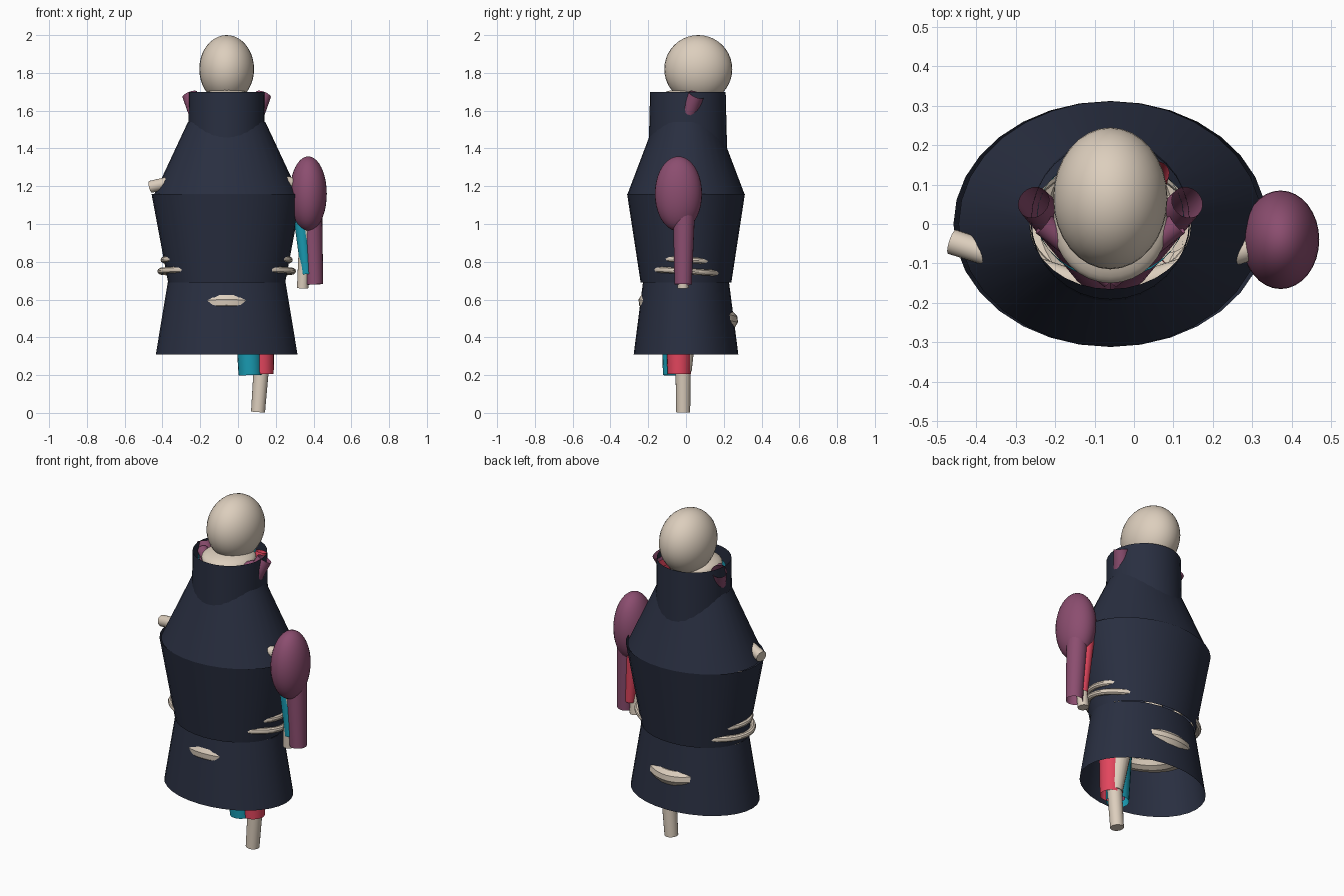
import bpy, bmesh, math
from mathutils import Vector, Matrix

if "Cube" in bpy.data.objects:
    bpy.data.objects.remove(bpy.data.objects["Cube"])

CX = -0.06  # body axis


def material(name, rgb):
    m = bpy.data.materials.new(name)
    m.diffuse_color = (*rgb, 1)
    m.use_nodes = True
    m.node_tree.nodes["Principled BSDF"].inputs["Base Color"].default_value = m.diffuse_color
    return m


COAT = material("navy", (0.022, 0.028, 0.052))
BONE = material("bone", (0.72, 0.62, 0.51))
PLUM = material("plum", (0.26, 0.075, 0.16))
TEAL = material("teal", (0.01, 0.33, 0.45))
RED = material("red", (0.76, 0.06, 0.11))


def finish(name, bm, mat):
    me = bpy.data.meshes.new(name)
    bm.to_mesh(me)
    bm.free()
    ob = bpy.data.objects.new(name, me)
    bpy.context.collection.objects.link(ob)
    me.materials.append(mat)
    bpy.ops.object.select_all(action='DESELECT')
    ob.select_set(True)
    bpy.context.view_layer.objects.active = ob
    bpy.ops.object.shade_smooth_by_angle(angle=math.radians(35))
    return ob


def ellipsoid(name, c, r, mat):
    bm = bmesh.new()
    bmesh.ops.create_uvsphere(bm, u_segments=32, v_segments=20, radius=1)
    bmesh.ops.transform(bm, verts=bm.verts,
                        matrix=Matrix.Translation(c) @ Matrix.Diagonal((*r, 1)))
    return finish(name, bm, mat)


def shell(name, rings, mat, n=32):
    """Open elliptical tube through rings of (cy, z, rx, ry)."""
    bm = bmesh.new()
    loops = []
    for cy, z, rx, ry in rings:
        loops.append([bm.verts.new((CX + rx * math.cos(a), cy + ry * math.sin(a), z))
                      for a in (2 * math.pi * i / n for i in range(n))])
    for a, b in zip(loops, loops[1:]):
        for i in range(n):
            j = (i + 1) % n
            bm.faces.new((a[i], a[j], b[j], b[i]))
    return finish(name, bm, mat)


def tube(name, a, b, ra, rb, mat, caps=False):
    a, b = Vector(a), Vector(b)
    bm = bmesh.new()
    rot = (b - a).to_track_quat('Z', 'Y').to_matrix().to_4x4()
    bmesh.ops.create_cone(bm, cap_ends=caps, segments=20, radius1=ra, radius2=rb,
                          depth=(b - a).length,
                          matrix=Matrix.Translation((a + b) / 2) @ rot)
    return finish(name, bm, mat)


def ring(name, c, rx, ry, minor, tilt, mat, n=40, k=10):
    """Elliptical torus tilted about the x axis."""
    bm = bmesh.new()
    g = []
    for i in range(n):
        t = 2 * math.pi * i / n
        row = []
        for j in range(k):
            p = 2 * math.pi * j / k
            m = minor * math.cos(p)
            row.append(bm.verts.new(((rx + m) * math.cos(t), (ry + m) * math.sin(t),
                                     minor * math.sin(p))))
        g.append(row)
    for i in range(n):
        for j in range(k):
            i2, j2 = (i + 1) % n, (j + 1) % k
            bm.faces.new((g[i][j], g[i2][j], g[i2][j2], g[i][j2]))
    bmesh.ops.transform(bm, verts=bm.verts,
                        matrix=Matrix.Translation(c) @ Matrix.Rotation(tilt, 4, 'X'))
    return finish(name, bm, mat)


# coat shells, all open ended
shell("coat_collar", [(0.01, 1.38, 0.203, 0.208), (0.01, 1.70, 0.2, 0.2)], COAT)
shell("coat_chest", [(0, 1.155, 0.385, 0.311), (0, 1.54, 0.205, 0.165)], COAT)
shell("coat_waist", [(0, 0.69, 0.31, 0.24), (0, 1.16, 0.398, 0.312)], COAT)
shell("coat_skirt", [(0, 0.31, 0.375, 0.277), (0, 0.69, 0.312, 0.228)], COAT)

# head, jaw and spine
ellipsoid("head", (CX, 0.065, 1.82), (0.145, 0.18, 0.18), BONE)
ellipsoid("jaw", (CX, 0.0, 1.665), (0.145, 0.15, 0.05), BONE)
tube("spine", (CX, 0.1, 0.55), (CX, 0.07, 1.68), 0.05, 0.04, BONE, True)

# rib cage; the two lowest ribs show through the coat
for i, (z, rx, ry) in enumerate([(0.75, 0.35, 0.205), (0.81, 0.333, 0.2), (0.9, 0.31, 0.2),
                                 (1.0, 0.29, 0.19), (1.1, 0.26, 0.18), (1.2, 0.22, 0.16)]):
    ring(f"rib_{i}", (CX, 0, z), rx, ry, 0.017, -0.06, BONE)

# pelvis ring, just breaking through front and back of the skirt
ring("pelvis", (CX, 0.012, 0.54), 0.2, 0.22, 0.05, math.radians(-13), BONE)

# neck layers and collar bones
shell("neck_lining", [(0.02, 1.3, 0.19, 0.15), (0.02, 1.66, 0.185, 0.16)], TEAL)
tube("neck_strand", (0.03, 0.02, 1.3), (0.06, 0.13, 1.68), 0.03, 0.03, RED)
for s, side in ((-1, "left"), (1, "right")):
    tube(f"neck_muscle_{side}", (CX + s * 0.01, -0.14, 1.22), (CX + s * 0.195, 0.055, 1.685),
         0.06, 0.042, PLUM)
    tube(f"neck_band_{side}", (CX, -0.14, 1.62), (CX + s * 0.17, 0.0, 1.66), 0.025, 0.03, PLUM)
    end = (-0.462, -0.045, 1.197) if s < 0 else (0.36, -0.04, 1.2)
    tube(f"collar_bone_{side}", (CX + s * 0.05, -0.16, 1.28), end, 0.03, 0.032, BONE, True)

# the single arm
ellipsoid("shoulder_muscle", (0.372, -0.04, 1.16), (0.098, 0.125, 0.198), PLUM)
tube("arm_outer_muscle", (0.405, -0.015, 0.68), (0.385, -0.01, 1.12), 0.046, 0.06, PLUM)
tube("arm_inner_front", (0.362, -0.03, 0.735), (0.325, -0.03, 1.12), 0.027, 0.042, TEAL)
tube("arm_inner_back", (0.362, 0.005, 0.735), (0.33, 0.01, 1.12), 0.027, 0.04, RED)
tube("arm_bone", (0.342, -0.015, 0.66), (0.37, -0.04, 1.2), 0.03, 0.035, BONE, True)

# the single leg
tube("leg_bone_lower", (0.106, -0.015, 0.004), (0.125, -0.015, 0.26), 0.037, 0.041, BONE, True)
tube("leg_bone_upper", (0.124, -0.01, 0.22), (0.08, 0.0, 0.62), 0.04, 0.075, BONE, True)
tube("leg_muscle_front", (0.065, -0.06, 0.2), (0.05, -0.06, 0.65), 0.062, 0.075, TEAL)
tube("leg_muscle_side", (0.128, -0.037, 0.205), (0.12, -0.037, 0.65), 0.061, 0.075, RED)
tube("leg_muscle_inner", (0.08, -0.045, 0.21), (0.07, -0.04, 0.6), 0.042, 0.05, PLUM)
